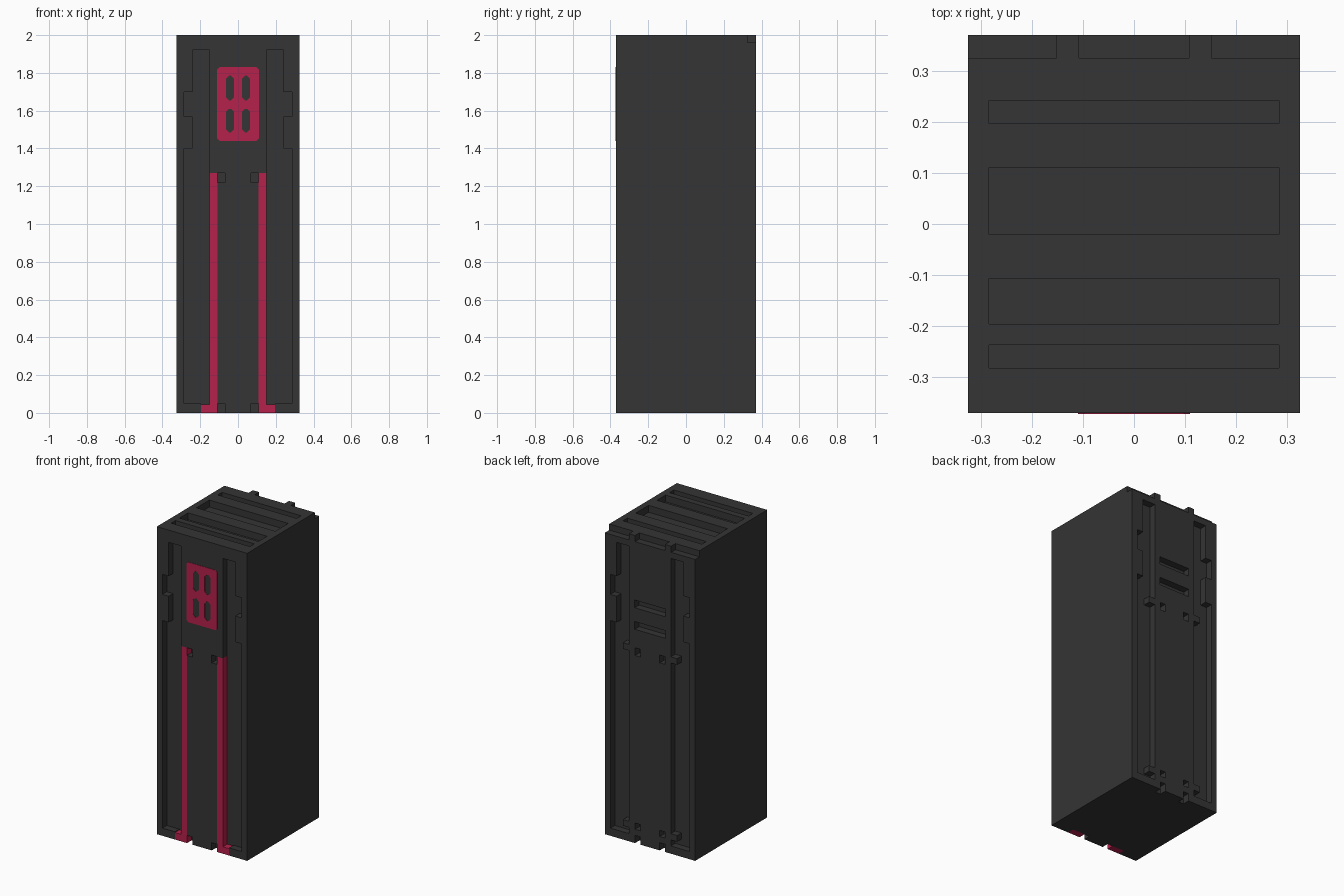
import bpy, bmesh

if "Cube" in bpy.data.objects:
    bpy.data.objects.remove(bpy.data.objects["Cube"], do_unlink=True)

HX, HY, TOP, DEPTH = 0.325, 0.37, 2.0, 0.045


def material(name, rgb):
    m = bpy.data.materials.new(name)
    m.use_nodes = True
    m.diffuse_color = (*rgb, 1)
    m.node_tree.nodes["Principled BSDF"].inputs["Base Color"].default_value = (*rgb, 1)
    return m


charcoal = material("charcoal", (0.035, 0.035, 0.035))
crimson = material("crimson", (0.46, 0.015, 0.072))


def prism(name, outline, y0, y1, mat=charcoal):
    """Extrude an x-z outline from y0 to y1."""
    bm = bmesh.new()
    face = bm.faces.new([bm.verts.new((x, y0, z)) for x, z in outline])
    ext = bmesh.ops.extrude_face_region(bm, geom=[face])
    verts = [v for v in ext["geom"] if isinstance(v, bmesh.types.BMVert)]
    bmesh.ops.translate(bm, verts=verts, vec=(0, y1 - y0, 0))
    bmesh.ops.recalc_face_normals(bm, faces=bm.faces[:])
    mesh = bpy.data.meshes.new(name)
    bm.to_mesh(mesh)
    bm.free()
    mesh.materials.append(mat)
    ob = bpy.data.objects.new(name, mesh)
    bpy.context.collection.objects.link(ob)
    return ob


def rect(x0, x1, z0, z1):
    return [(x0, z0), (x1, z0), (x1, z1), (x0, z1)]


def chamfered(x0, x1, z0, z1, c):
    return [(x0 + c, z0), (x1 - c, z0), (x1, z0 + c), (x1, z1 - c),
            (x1 - c, z1), (x0 + c, z1), (x0, z1 - c), (x0, z0 + c)]


def flip(outline, s):
    return [(x * s, z) for x, z in outline]


def carve(target, cutters):
    """Subtract every cutter, bake the result and delete the cutters."""
    for c in cutters:
        c.hide_render = True
        mod = target.modifiers.new("cut", "BOOLEAN")
        mod.operation, mod.solver, mod.object = "DIFFERENCE", "EXACT", c
    graph = bpy.context.evaluated_depsgraph_get()
    graph.update()
    mesh = bpy.data.meshes.new_from_object(target.evaluated_get(graph))
    target.modifiers.clear()
    target.data = mesh
    for c in cutters:
        bpy.data.objects.remove(c, do_unlink=True)


# Main block
body = prism("body", rect(-HX, HX, 0, TOP), -HY, HY)

# Stepped outer edge shared by the front and back channels
channel_edge = [(0.285, 0.05), (0.285, 1.40), (0.24, 1.40), (0.24, 1.57), (0.285, 1.57),
                (0.285, 1.70), (0.24, 1.70), (0.24, 1.92), (0.15, 1.92)]
# Front channel, with room for the rail and its end notches
front_channel = [(0.07, -0.02), (0.195, -0.02), (0.195, 0.05)] + channel_edge + [
    (0.15, 1.27), (0.07, 1.27), (0.07, 1.22), (0.108, 1.22), (0.108, 0.05), (0.07, 0.05)]
# Back channel, with small tabs reaching into it
back_channel = [(0.15, 0.05)] + channel_edge + [
    (0.15, 1.28), (0.195, 1.28), (0.195, 1.24), (0.15, 1.24),
    (0.15, 0.13), (0.195, 0.13), (0.195, 0.09), (0.15, 0.09)]

cutters = []
for s in (-1, 1):
    cutters.append(prism("front_cut", flip(front_channel, s), -HY - 0.05, -HY + DEPTH))
    cutters.append(prism("back_cut", flip(back_channel, s), HY - DEPTH, HY + 0.05))
    for z0, z1 in ((-0.02, 0.05), (0.09, 0.13), (1.22, 1.27)):
        cutters.append(prism("notch_cut", flip(rect(0.07, 0.108, z0, z1), s),
                             HY - DEPTH, HY + 0.05))
    # Lowered rear top edge, outer parts
    cutters.append(prism("step_cut", flip(rect(0.152, HX + 0.05, 1.96, TOP + 0.05), s),
                         HY - DEPTH, HY + 0.05))
cutters.append(prism("step_cut", rect(-0.108, 0.108, 1.96, TOP + 0.05), HY - DEPTH, HY + 0.05))
# Horizontal back slots
for z in (1.555, 1.415):
    cutters.append(prism("back_slot_cut", rect(-0.11, 0.11, z - 0.025, z + 0.025),
                         HY - DEPTH, HY + 0.05))
# Vent slots across the top
for y0, y1 in ((-0.282, -0.237), (-0.196, -0.107), (-0.021, 0.111), (0.197, 0.242)):
    cutters.append(prism("top_slot_cut", rect(-0.284, 0.284, TOP - DEPTH, TOP + 0.05), y0, y1))
carve(body, cutters)

# Red rails with outward feet
rail = [(0.108, 0), (0.195, 0), (0.195, 0.045), (0.15, 0.045), (0.15, 1.27), (0.108, 1.27)]
for s, side in ((-1, "right"), (1, "left")):
    prism(side + "_rail", flip(rail, s), -HY, -HY + DEPTH, crimson)

# Red front plate with four openings
plate = prism("front_plate", chamfered(-0.11, 0.11, 1.44, 1.83, 0.012),
              -HY - 0.002, -HY + 0.002, crimson)
holes = []
for s in (-1, 1):
    for z0, z1 in ((1.485, 1.61), (1.655, 1.785)):
        holes.append(prism("hole_cut", flip(chamfered(0.02, 0.064, z0, z1, 0.017), s),
                           -HY - 0.03, -HY + 0.03, crimson))
carve(plate, holes)
